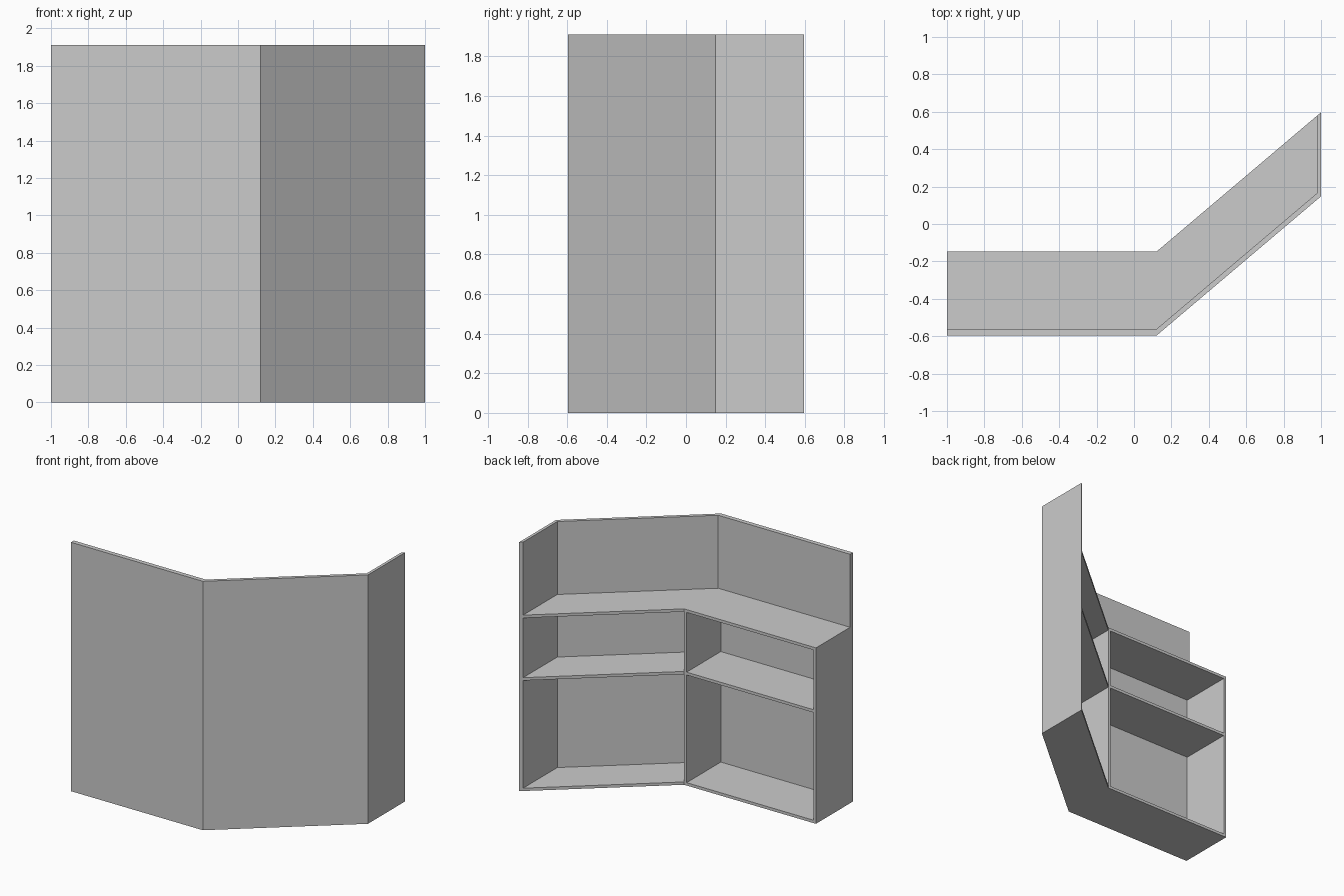
import bpy

if "Cube" in bpy.data.objects:
    bpy.data.objects.remove(bpy.data.objects["Cube"])

HEIGHT, COUNTER_Z = 1.91, 1.35
T, WALL = 0.022, 0.035          # board thickness, front panel thickness
BEND = 0.12                     # x where the counter turns
FRONT, DEPTH = -0.597, 0.449
SLOPE = (0.597 - DEPTH - FRONT) / (1 - BEND)


def y_at(x, offset):
    """Y of the bent front line at x, shifted back by offset."""
    return FRONT + offset + max(0, x - BEND) * SLOPE


def board(name, x0, x1, near, far, z0, z1):
    """Vertical prism following the bent footprint between x0 and x1."""
    xs = [x0] + ([BEND] if x0 < BEND < x1 else []) + [x1]
    pts = [(x, y_at(x, near)) for x in xs] + [(x, y_at(x, far)) for x in reversed(xs)]
    n = len(pts)
    verts = [(x, y, z) for z in (z0, z1) for x, y in pts]
    faces = [(i, (i + 1) % n, n + (i + 1) % n, n + i) for i in range(n)]
    # caps are split at the bend so every face stays convex
    for k in range(len(xs) - 1):
        quad = (k, k + 1, n - 2 - k, n - 1 - k)
        faces += [quad[::-1], tuple(i + n for i in quad)]
    mesh = bpy.data.meshes.new(name)
    mesh.from_pydata(verts, [], faces)
    obj = bpy.data.objects.new(name, mesh)
    bpy.context.collection.objects.link(obj)
    return obj


# Full-height bent front and tall right end
board("front_panel", -1, 1 - T, 0, WALL, 0, HEIGHT)
board("right_end_panel", 1 - T, 1, 0, DEPTH, 0, HEIGHT)

# Base and counter run the full length
board("base", -1, 1 - T, WALL, DEPTH, 0, T)
board("counter_top", -1, 1 - T, WALL, DEPTH, COUNTER_Z - T, COUNTER_Z)

# Low left end and divider at the bend
board("left_end_panel", -1, -1 + T, WALL, DEPTH, T, COUNTER_Z - T)
board("divider", BEND - T, BEND, WALL, DEPTH, T, COUNTER_Z - T)

# One middle shelf in each wing
for name, x0, x1 in (("left_shelf", -1 + T, BEND - T), ("right_shelf", BEND, 1 - T)):
    board(name, x0, x1, WALL, DEPTH, 0.87 - T, 0.87)
